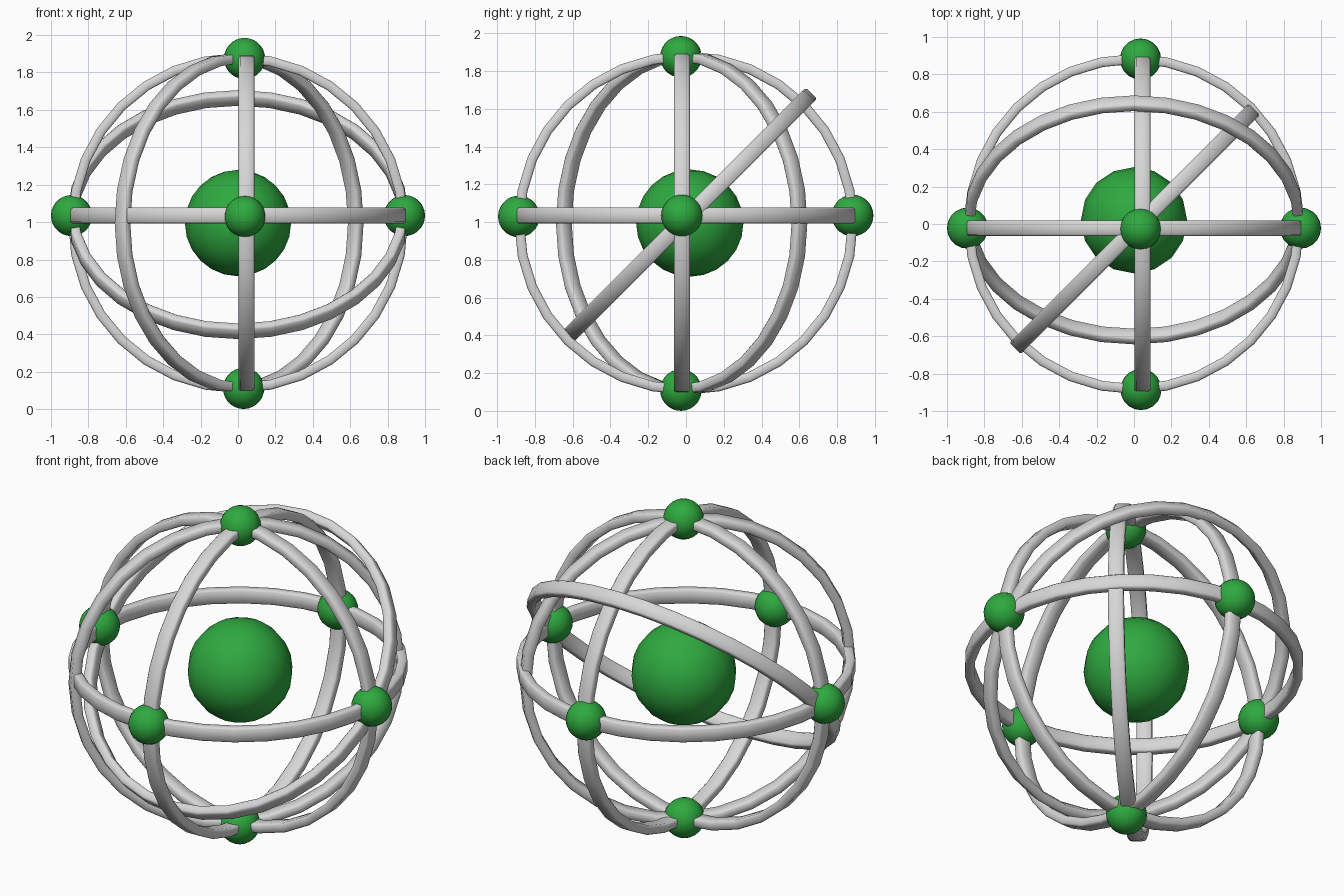
import bpy, bmesh, math
from mathutils import Vector, Matrix

if "Cube" in bpy.data.objects:
    bpy.data.objects.remove(bpy.data.objects["Cube"])


def material(name, rgb):
    m = bpy.data.materials.new(name)
    m.diffuse_color = (*rgb, 1)
    m.use_nodes = True
    m.node_tree.nodes["Principled BSDF"].inputs["Base Color"].default_value = m.diffuse_color
    return m


GREEN = material("green", (0.028, 0.40, 0.05))
GREY = material("light grey", (0.68, 0.68, 0.68))


def finish(bm, name, mat):
    bmesh.ops.recalc_face_normals(bm, faces=bm.faces)
    me = bpy.data.meshes.new(name)
    bm.to_mesh(me)
    bm.free()
    me.materials.append(mat)
    for p in me.polygons:
        p.use_smooth = True
    ob = bpy.data.objects.new(name, me)
    bpy.context.collection.objects.link(ob)
    return ob


def ball(name, centre, radius, segs, rings):
    bm = bmesh.new()
    bmesh.ops.create_uvsphere(bm, u_segments=segs, v_segments=rings, radius=radius,
                              matrix=Matrix.Translation(centre))
    finish(bm, name, GREEN)


# Band cross-section: flat strap with softened corners (radius, offset along axis)
R_OUT, R_IN, HALF_W, C = 0.908, 0.856, 0.042, 0.009
PROFILE = [(R_OUT, HALF_W - C), (R_OUT - C, HALF_W), (R_IN + C, HALF_W), (R_IN, HALF_W - C),
           (R_IN, C - HALF_W), (R_IN + C, -HALF_W), (R_OUT - C, -HALF_W), (R_OUT, C - HALF_W)]


def ring(name, centre, normal, segs=32):
    rot = Vector((0, 0, 1)).rotation_difference(Vector(normal)).to_matrix()
    bm = bmesh.new()
    loops = []
    for i in range(segs):
        a = 2 * math.pi * i / segs
        loops.append([bm.verts.new(rot @ Vector((r * math.cos(a), r * math.sin(a), w)) + Vector(centre))
                      for r, w in PROFILE])
    n = len(PROFILE)
    for i in range(segs):
        p, q = loops[i], loops[(i + 1) % segs]
        for k in range(n):
            bm.faces.new((p[k], q[k], q[(k + 1) % n], p[(k + 1) % n]))
    finish(bm, name, GREY)


# Three main rings
ring("level_ring", (0, 0, 1.035), (0, 0, 1))
ring("front_facing_ring", (0, -0.022, 0.995), (0, 1, 0))
ring("side_facing_ring", (0.045, 0, 0.995), (1, 0, 0))

# Two diagonal rings
ring("tilted_ring", (0, 0.022, 1.04), (0, -1, 1))
ring("turned_ring", (0.006, -0.023, 0.995), (1, -1, 0))

# Core and the six balls where the main rings cross
ball("core", (0, 0.02, 0.995), 0.284, 16, 12)
NODES = {"top_ball": (0.035, -0.027, 1.875), "bottom_ball": (0.03, -0.027, 0.111),
         "left_ball": (-0.89, -0.022, 1.035), "right_ball": (0.89, -0.022, 1.035),
         "front_ball": (0.037, -0.885, 1.03), "back_ball": (0.035, 0.882, 1.035)}
for name, pos in NODES.items():
    ball(name, pos, 0.11, 20, 14)
